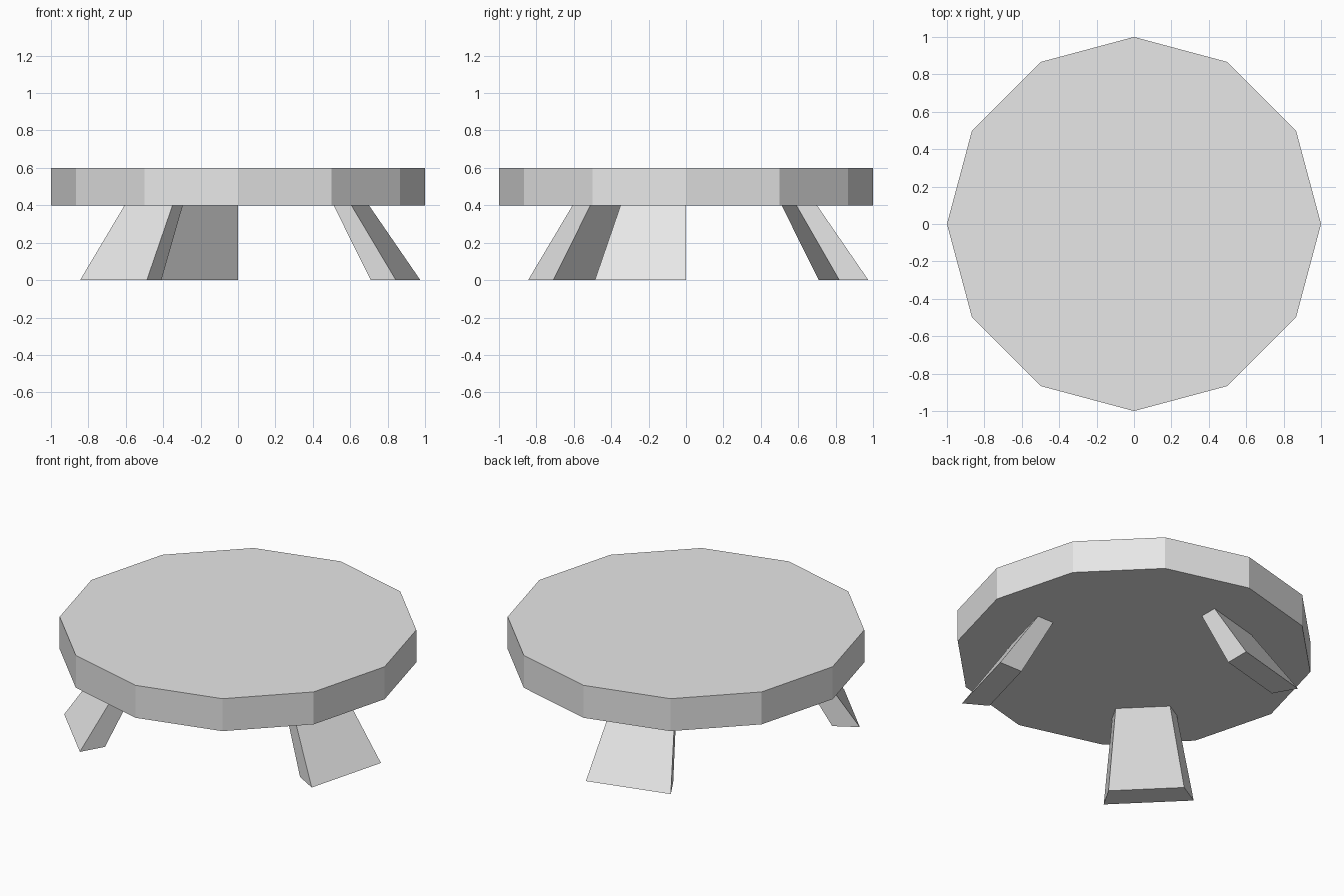
import bpy
from math import cos, sin, radians

if "Cube" in bpy.data.objects:
    bpy.data.objects.remove(bpy.data.objects["Cube"], do_unlink=True)

SIDES = 12
STEP = 360 / SIDES
TOP_Z, UNDER_Z = 0.6, 0.4

grey = bpy.data.materials.new("light_grey")
grey.use_nodes = True
grey.diffuse_color = (0.8, 0.8, 0.8, 1)
grey.node_tree.nodes["Principled BSDF"].inputs["Base Color"].default_value = (0.8, 0.8, 0.8, 1)


def polar(radius, angle, z):
    return (radius * cos(radians(angle)), radius * sin(radians(angle)), z)


def loft(name, lower, upper):
    """Solid between two rings of corners, both counter-clockwise from above."""
    n = len(lower)
    faces = [tuple(reversed(range(n))), tuple(range(n, 2 * n))]
    faces += [(i, (i + 1) % n, n + (i + 1) % n, n + i) for i in range(n)]
    mesh = bpy.data.meshes.new(name)
    mesh.from_pydata(lower + upper, [], faces)
    mesh.materials.append(grey)
    obj = bpy.data.objects.new(name, mesh)
    bpy.context.collection.objects.link(obj)


def wedge(inner, outer, start, z):
    """Four corners spanning one side of the tabletop polygon."""
    end = start + STEP
    return [polar(inner, start, z), polar(outer, start, z),
            polar(outer, end, z), polar(inner, end, z)]


# Twelve-sided slab
loft("tabletop",
     [polar(1, i * STEP, UNDER_Z) for i in range(SIDES)],
     [polar(1, i * STEP, TOP_Z) for i in range(SIDES)])

# Three splayed legs, each one polygon side wide
for name, start in (("left_leg", -30), ("back_leg", 90), ("front_right_leg", 210)):
    loft(name, wedge(0.82, 0.975, start, 0), wedge(0.59, 0.70, start, UNDER_Z))
